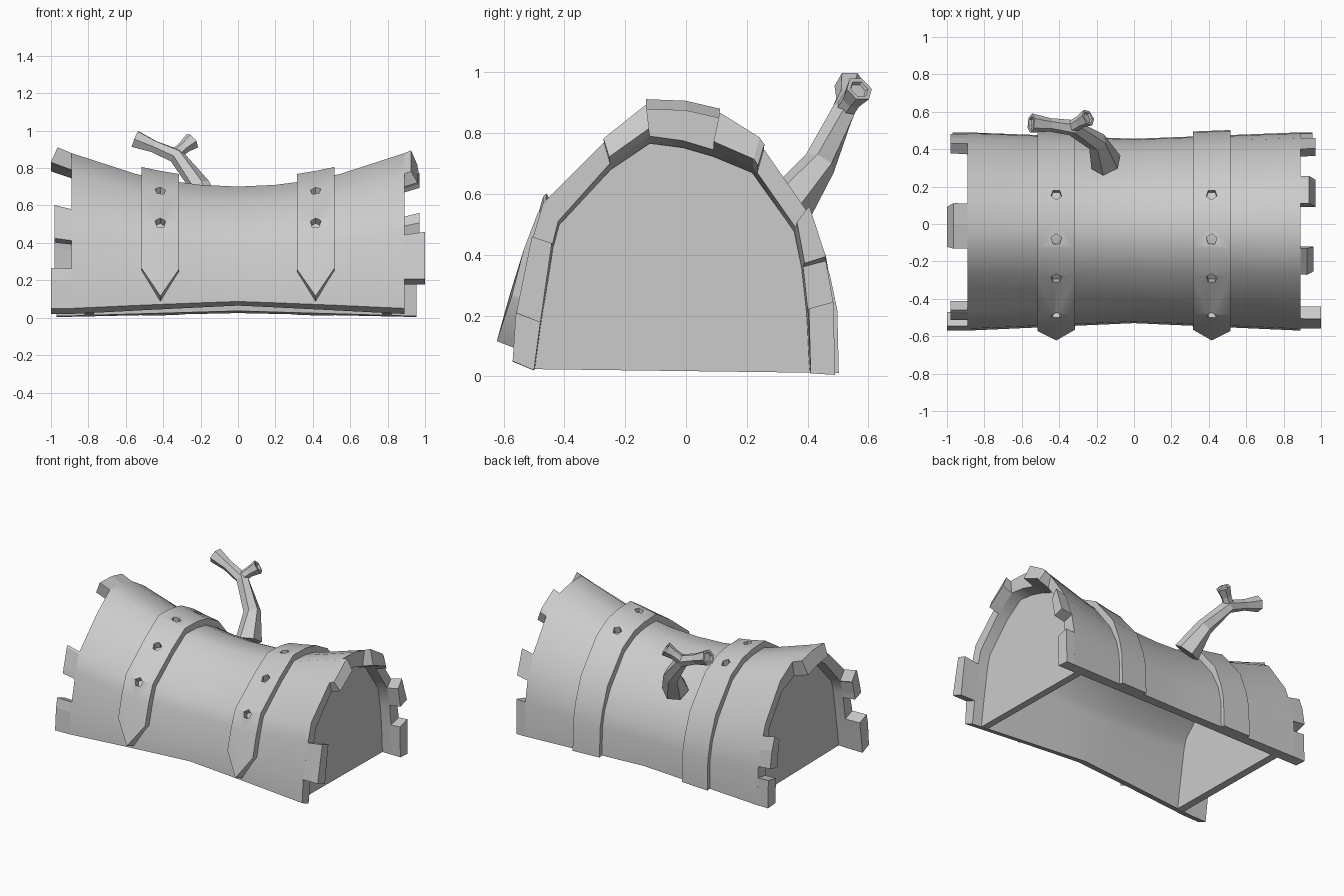
import bpy, bmesh, math
from mathutils import Vector

if "Cube" in bpy.data.objects:
    bpy.data.objects.remove(bpy.data.objects["Cube"])

# Flared end cross-section (y, z): outer skin and inner skin, front to back
OUT = [(-.57, .05), (-.56, .2), (-.505, .45), (-.47, .57), (-.27, .77), (-.13, .88), (0, .875),
       (.11, .85), (.24, .77), (.40, .54), (.46, .38), (.485, .24), (.49, .005)]
INN = [(-.5, .02), (-.48, .17), (-.44, .43), (-.42, .51), (-.25, .7), (-.12, .79), (-.01, .775),
       (.09, .745), (.22, .69), (.36, .49), (.385, .36), (.40, .22), (.41, .01)]
END = .89


def sample(prof, x, t):
    """Point on the saddle-shaped skin at length x and profile position t."""
    i = min(int(t), 11)
    f = t - i
    y, z = [a + (b - a) * f for a, b in zip(prof[i], prof[i + 1])]
    u = abs(x) / END
    low = max(0, 1 - z / .3)          # the bottom edge is straighter than the ridge
    wz = u * u * (1 - low) + min(1, u) * low
    wy = min(u, 1) if abs(y) > .4 else u * u
    mid_z = z * .74 + .05 - .03 * max(0, (y - .2) / .3)
    return Vector((x, y * (.93 + .07 * wy), mid_z + (z - mid_z) * wz))


def lifted(x, t, off):
    o, i = sample(OUT, x, t), sample(INN, x, t)
    return o + (o - i).normalized() * off


def make(name, bm, smooth=None):
    bmesh.ops.recalc_face_normals(bm, faces=bm.faces[:])
    me = bpy.data.meshes.new(name)
    bm.to_mesh(me)
    bm.free()
    ob = bpy.data.objects.new(name, me)
    bpy.context.collection.objects.link(ob)
    if smooth:
        bpy.context.view_layer.objects.active = ob
        ob.select_set(True)
        bpy.ops.object.shade_smooth_by_angle(angle=math.radians(smooth))
        ob.select_set(False)
    return ob


def slab(bm, upper, lower):
    """Closed solid between two equal grids of points."""
    A, B = [[[bm.verts.new(p) for p in row] for row in g] for g in (upper, lower)]
    n, m = len(A), len(A[0])
    for i in range(n - 1):
        for j in range(m - 1):
            for g in (A, B):
                bm.faces.new((g[i][j], g[i + 1][j], g[i + 1][j + 1], g[i][j + 1]))
        for j in (0, m - 1):
            bm.faces.new((A[i][j], A[i + 1][j], B[i + 1][j], B[i][j]))
    for j in range(m - 1):
        for i in (0, n - 1):
            bm.faces.new((A[i][j], A[i][j + 1], B[i][j + 1], B[i][j]))


# Curved shell
bm = bmesh.new()
xs = [-END, -.55, -.38, -.2, 0, .2, .38, .55, END]
slab(bm, *[[[sample(p, x, t) for t in range(13)] for x in xs] for p in (OUT, INN)])
make("shell", bm, 50)

# Broken plank ends: (tip x, start t, end t); upper ones are cut square to the slope
tabs = [(-1, 0, 1.25), (-.98, 1.85, 3.05), (-1, 5, 7), (-.98, 9.5, 10.8), (-.97, 11.2, 12),
        (1, 1.03, 1.97), (.96, 4, 5), (.97, 7, 8.1), (.97, 9, 10), (.955, 11, 12)]
for k, (x, a, b) in enumerate(tabs):
    ts = [a] + [t for t in range(13) if a < t < b] + [b]
    root = math.copysign(END - .002, x)
    tip = x - math.copysign(.035, x) if 4 <= a <= 8 else x
    bm = bmesh.new()
    slab(bm, *[[[sample(p, q, t) for t in ts] for q in (root, e)]
               for p, e in ((OUT, tip), (INN, x))])
    make(f"plank_end_{k}", bm)

# End walls
for side, s in (("left", -1), ("right", 1)):
    bm = bmesh.new()
    a, b = [[bm.verts.new(sample(INN, s * x, t)) for t in range(13)] for x in (.82, .77)]
    bm.faces.new(a)
    bm.faces.new(b)
    bm.faces.new((a[0], a[-1], b[-1], b[0]))
    make(f"end_wall_{side}", bm)

# Straps with a pointed front end and five-sided nail holes
for side, cx in (("left", -.415), ("right", .415)):
    ts = [1.25] + list(range(2, 13))
    grids = []
    for off in (.045, -.012):
        g = []
        for dx in (-.1, 0, .1):
            row = [lifted(cx + dx, t, off - (.018 if off > 0 and t > 9 else 0)) for t in ts]
            if dx == 0:
                row[0] = lifted(cx, .12, off + (.035 if off > 0 else 0))
                row.insert(1, lifted(cx, 1.25, off + (.012 if off > 0 else 0)))
            else:
                row.insert(1, row[0].lerp(row[1], .02))
            g.append(row)
        grids.append(g)
    bm = bmesh.new()
    slab(bm, *grids)
    strap = make(f"strap_{side}", bm, 50)

    cut = bmesh.new()
    for t in (2.85, 3.9, 5.35, 7.35):
        c = lifted(cx, t, .03)
        d = (c - sample(INN, cx, t)).normalized()
        rot = d.to_track_quat('Z', 'Y').to_matrix().to_4x4()
        rot.translation = c
        bmesh.ops.create_cone(cut, cap_ends=True, segments=5, radius1=.03, radius2=.03,
                              depth=.14, matrix=rot)
    cutter = make(f"nail_hole_cutter_{side}", cut)
    cutter.hide_render = True
    cutter.hide_viewport = True
    mod = strap.modifiers.new("nail_holes", 'BOOLEAN')
    mod.operation = 'DIFFERENCE'
    mod.object = cutter
    mod.solver = 'EXACT'


def limb(name, pts, sides=6):
    """Tapered limb through (x, y, z, radius) points with a hollowed tip."""
    bm = bmesh.new()
    P = [Vector(p[:3]) for p in pts]
    rings = []

    def ring(c, d, r):
        q = d.to_track_quat('Z', 'Y')
        rings.append([bm.verts.new(c + q @ Vector((r * math.cos(a), r * math.sin(a), 0)))
                      for a in [math.tau * k / sides for k in range(sides)]])
    for i, p in enumerate(P):
        d = (P[min(i + 1, len(P) - 1)] - P[max(i - 1, 0)]).normalized()
        ring(p, d, pts[i][3])
    ring(P[-1], d, pts[-1][3] * .7)
    ring(P[-1] - d * .012, d, pts[-1][3] * .6)
    for a, b in zip(rings, rings[1:]):
        for k in range(sides):
            n = (k + 1) % sides
            bm.faces.new((a[k], a[n], b[n], b[k]))
    bm.faces.new(rings[0])
    bm.faces.new(rings[-1])
    return make(name, bm)


# Forked branch growing from the back slope
limb("branch", [(-.15, .33, .55, .085), (-.2, .44, .70, .055),
                (-.33, .515, .865, .043), (-.45, .53, .915, .036), (-.55, .54, .955, .052)])
limb("twig", [(-.34, .515, .865, .034), (-.29, .545, .91, .034), (-.245, .57, .945, .047)])
